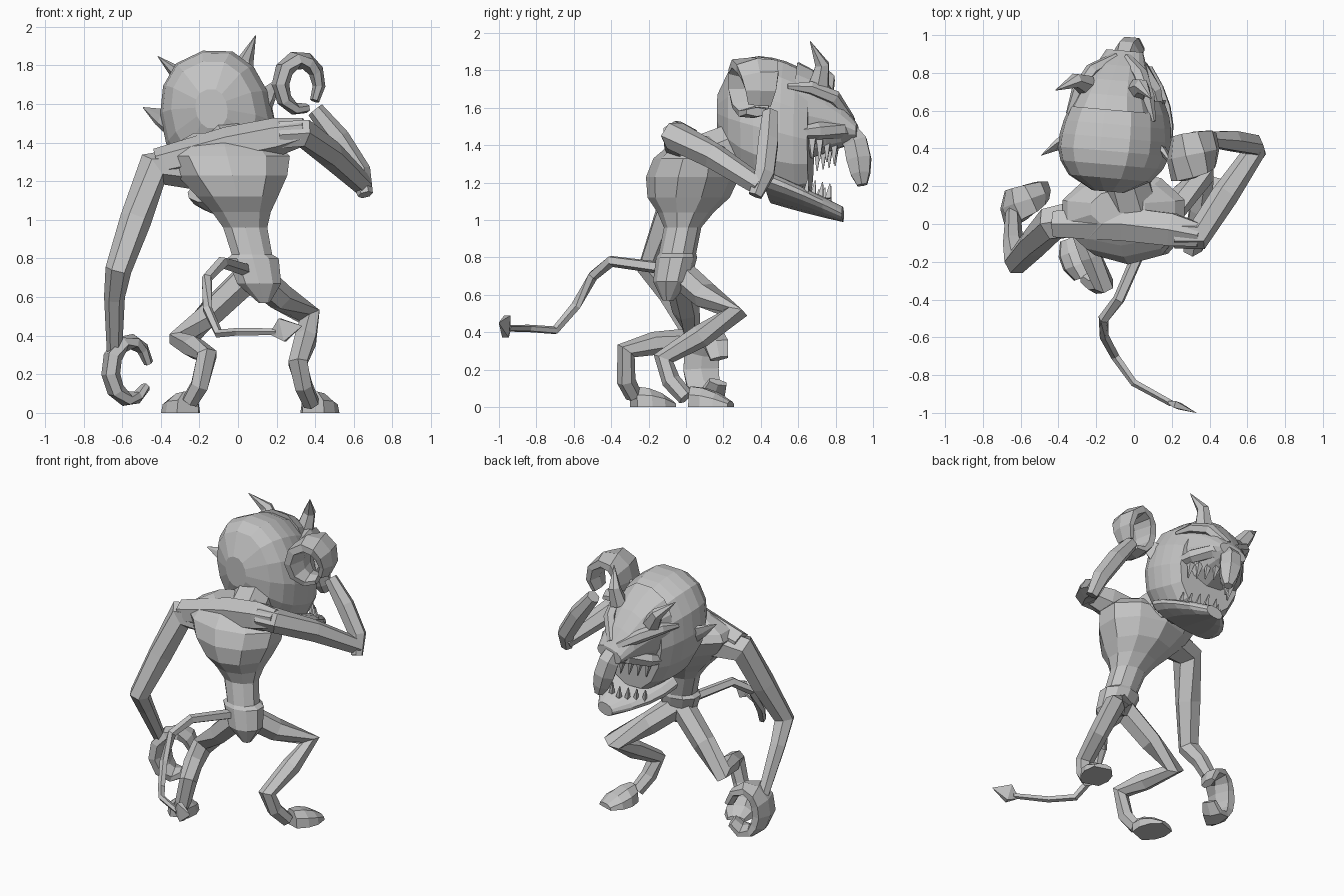
import bpy, bmesh, math
from mathutils import Vector, Matrix

cube = bpy.data.objects.get("Cube")
if cube:
    bpy.data.objects.remove(cube)

grey = (.55, .55, .55, 1)
skin = bpy.data.materials.new("grey_skin")
skin.use_nodes = True
skin.diffuse_color = grey
skin.node_tree.nodes["Principled BSDF"].inputs["Base Color"].default_value = grey

# The head is tilted and turned a little around the middle of the skull
body_frame = Matrix.Identity(4)
skull_centre = Vector((-.11, .3, 1.5))
head_frame = (Matrix.Translation(skull_centre)
              @ Matrix.Rotation(math.radians(-5), 4, 'Z')
              @ Matrix.Rotation(math.radians(-12), 4, 'Y')
              @ Matrix.Translation(-skull_centre))


def loft(name, rings, frame=body_frame):
    """Skin a list of equal rings and cap both ends."""
    bm = bmesh.new()
    loops = [[bm.verts.new(frame @ Vector(point)) for point in ring] for ring in rings]
    count = len(loops[0])
    for lower, upper in zip(loops, loops[1:]):
        for i in range(count):
            j = (i + 1) % count
            bm.faces.new((lower[i], lower[j], upper[j], upper[i]))
    bm.faces.new(loops[0][::-1])
    bm.faces.new(loops[-1])
    bmesh.ops.recalc_face_normals(bm, faces=bm.faces)
    mesh = bpy.data.meshes.new(name)
    bm.to_mesh(mesh)
    bm.free()
    mesh.materials.append(skin)
    part = bpy.data.objects.new(name, mesh)
    bpy.context.scene.collection.objects.link(part)


def turn(sides):
    """Cosine and sine of each corner of a regular polygon."""
    angles = [math.tau * (i + .5) / sides for i in range(sides)]
    return [(math.cos(angle), math.sin(angle)) for angle in angles]


def tube(name, path, start, end, bulge=0, up=(0, 1, 0), flat=1, sides=6, frame=body_frame):
    """Limb along a path, tapering from start to end radius; flat thins it across 'up'."""
    points = [Vector(point) for point in path]
    last = len(points) - 1
    rings = []
    for k, point in enumerate(points):
        before = (point - points[max(k - 1, 0)]).normalized()
        after = (points[min(k + 1, last)] - point).normalized()
        along = (before + after).normalized()
        wide = Vector(up)
        wide = (wide - along * wide.dot(along)).normalized()
        thin = along.cross(wide) * flat
        share = k / last
        radius = start + (end - start) * share + bulge * math.sin(math.pi * share)
        rings.append([point + (wide * c + thin * s) * radius for c, s in turn(sides)])
    loft(name, rings, frame)


def curl(name, centre, width, height, first, sweep, reach, thickness, slant):
    """Curled hand: a broad band following a slanted arc, tapering to the fingertips."""
    steps = 9
    path = []
    for k in range(steps + 1):
        angle = math.radians(first + sweep * k / steps)
        x, z = width * math.cos(angle), height * math.sin(angle)
        path.append(Vector(centre) + Vector((x, x * slant, z)))
    tube(name, path, reach / 2, reach / 2, bulge=reach / 2, flat=thickness)


def slices(name, steps, rule):
    """Head part whose depth, half width, top and bottom follow a rule from back to front."""
    rings = []
    for k in range(steps + 1):
        y, width, top, bottom = rule(k / steps)
        middle, half = (top + bottom) / 2, (top - bottom) / 2
        ring = []
        for c, s in turn(14):
            boxy = math.copysign(abs(c) ** .8, c)
            ring.append((skull_centre.x + width * boxy, y, middle + half * s))
        rings.append(ring)
    loft(name, rings, head_frame)


# Torso: height, half width and half depth, swaying along the spine
torso = [(.57, .03, .03), (.67, .12, .1), (.8, .14, .11), (.82, .11, .1), (.96, .12, .1),
         (1.04, .16, .15), (1.12, .22, .22), (1.23, .3, .25), (1.33, .34, .23),
         (1.38, .3, .18), (1.45, .15, .1)]
rings = []
for z, width, depth in torso:
    sway = (z - .75) / 4
    rings.append([(.09 - sway + width * c, sway * .8 - .06 + depth * s, z) for c, s in turn(10)])
loft("torso", rings)
tube("neck", [(0, .05, 1.3), (-.1, .4, 1.45)], .15, .13, up=(1, 0, 0), sides=8)
tube("shoulder_yoke", [(-.42, 0, 1.29), (-.05, 0, 1.38), (.2, -.03, 1.43), (.35, -.06, 1.46)],
     .08, .07, bulge=.03)

# Right arm hangs to the ground with a curled hand
tube("right_arm", [(-.25, .04, 1.27), (-.44, 0, 1.26), (-.53, -.1, 1), (-.62, -.2, .74),
                   (-.64, -.1, .6), (-.64, .06, .32)], .11, .04)
curl("right_hand", (-.56, .13, .22), .1, .15, 15, 310, .11, .45, .5)

# Left arm is raised with its hand curled behind the ear
tube("left_upper_arm", [(.22, -.05, 1.44), (.34, -.06, 1.45), (.48, .15, 1.34), (.65, .4, 1.18)],
     .08, .055, bulge=.01, up=(0, 0, 1))
tube("left_forearm", [(.66, .37, 1.13), (.63, .42, 1.25), (.52, .44, 1.42), (.4, .45, 1.57)],
     .04, .045, bulge=.02)
curl("left_hand", (.32, .37, 1.7), .1, .13, -40, 330, .14, .35, .3)

# Bent legs
tube("left_leg", [(.08, -.04, .72), (.22, .1, .6), (.37, .26, .5), (.35, .08, .38),
                  (.31, -.12, .26), (.34, -.08, .14), (.38, 0, .05)], .08, .045, up=(1, 0, 0))
tube("right_leg", [(.05, -.04, .7), (-.14, 0, .52), (-.3, .03, .37), (-.23, -.17, .34),
                   (-.16, -.32, .3), (-.2, -.32, .14), (-.25, -.28, .06)], .08, .045, up=(1, 0, 0))


def foot(name, heel, yaw):
    """Wedge foot with a flat sole, widest at the middle and low at the toe."""
    frame = Matrix.Translation(heel) @ Matrix.Rotation(math.radians(yaw), 4, 'Z')
    rings = []
    for k in range(4):
        share = k / 3
        width = .06 + .04 * math.sin(math.pi * share)
        height = .11 - .08 * share ** 2
        half = [(width, 0), (width * .9, height * .6), (width * .4, height)]
        outline = half + [(-x, z) for x, z in reversed(half)]
        rings.append([(x, share * .22, z) for x, z in outline])
    loft(name, rings, frame)


foot("left_foot", (.39, .03, 0), -18)
foot("right_foot", (-.26, -.28, 0), 20)

# Tail with a barbed tip
tube("tail", [(.05, -.1, .74), (-.08, -.4, .78), (-.16, -.5, .7), (-.16, -.59, .54),
              (-.1, -.7, .41), (0, -.84, .42), (.2, -.95, .42)],
     .035, .018, up=(.3, .3, 1), sides=5)
tube("tail_barb", [(.17, -.94, .41), (.23, -.96, .43), (.33, -1, .45)],
     .01, .003, bulge=.08, up=(0, 0, 1), flat=.3, sides=4)


# Skull, muzzle, jaw and hooked nose
def skull_rule(share):
    y = .17 + share / 2
    swell = math.sqrt(1 - abs((y - .48) / .32) ** 2.5)
    taper = 1 - max(0, y - .4) / 2
    middle = 1.62 - y / 4
    return y, .3 * swell * taper, middle + .37 * swell, middle - .37 * swell


slices("skull", 7, skull_rule)
slices("muzzle", 4, lambda u: (.6 + .32 * u, .23 - .13 * u, 1.85 - .34 * u ** 1.5, 1.3 + .12 * u))
slices("jaw", 4, lambda u: (.45 + .4 * u, .24 - .18 * u * u, 1.24 - .18 * u, 1.1 - .12 * u))
tube("nose", [(-.11, .84, 1.5), (-.11, .91, 1.41), (-.11, .93, 1.32), (-.11, .94, 1.24),
              (-.11, .95, 1.18)], .06, .03, bulge=.03, frame=head_frame)

# Paired face details, mirrored across the head
for side, label in ((1, "left"), (-1, "right")):
    def mirrored(part, path, start, end, **shape):
        placed = [(skull_centre.x + side * x, y, z) for x, y, z in path]
        tube(label + "_" + part, placed, start, end, frame=head_frame, **shape)

    mirrored("horn", [(.14, .72, 1.7), (.18, .74, 1.8), (.26, .68, 1.91)], .06, .002, bulge=.01)
    mirrored("brow", [(.23, .56, 1.67), (.19, .68, 1.67), (.13, .8, 1.63), (.03, .88, 1.53)],
             .015, .03, bulge=.02, up=(0, 0, 1))
    mirrored("cheek", [(.22, .58, 1.42), (.17, .72, 1.44), (.09, .84, 1.46), (.04, .9, 1.45)],
             .02, .02, bulge=.03)
    mirrored("ear", [(.24, .43, 1.55), (.3, .39, 1.6), (.36, .33, 1.66)],
             .08, .003, bulge=.01, up=(0, .3, 1), flat=.4)
    for i in range(4):
        x, y = .03 + i / 24, .8 - i / 28
        mirrored(f"upper_tooth_{i}", [(x, y, 1.4), (x, y, 1.29)], .025, .004, sides=4)
        mirrored(f"lower_tooth_{i}", [(x, y - .03, 1.1), (x, y - .02, 1.18)], .02, .004, sides=4)
